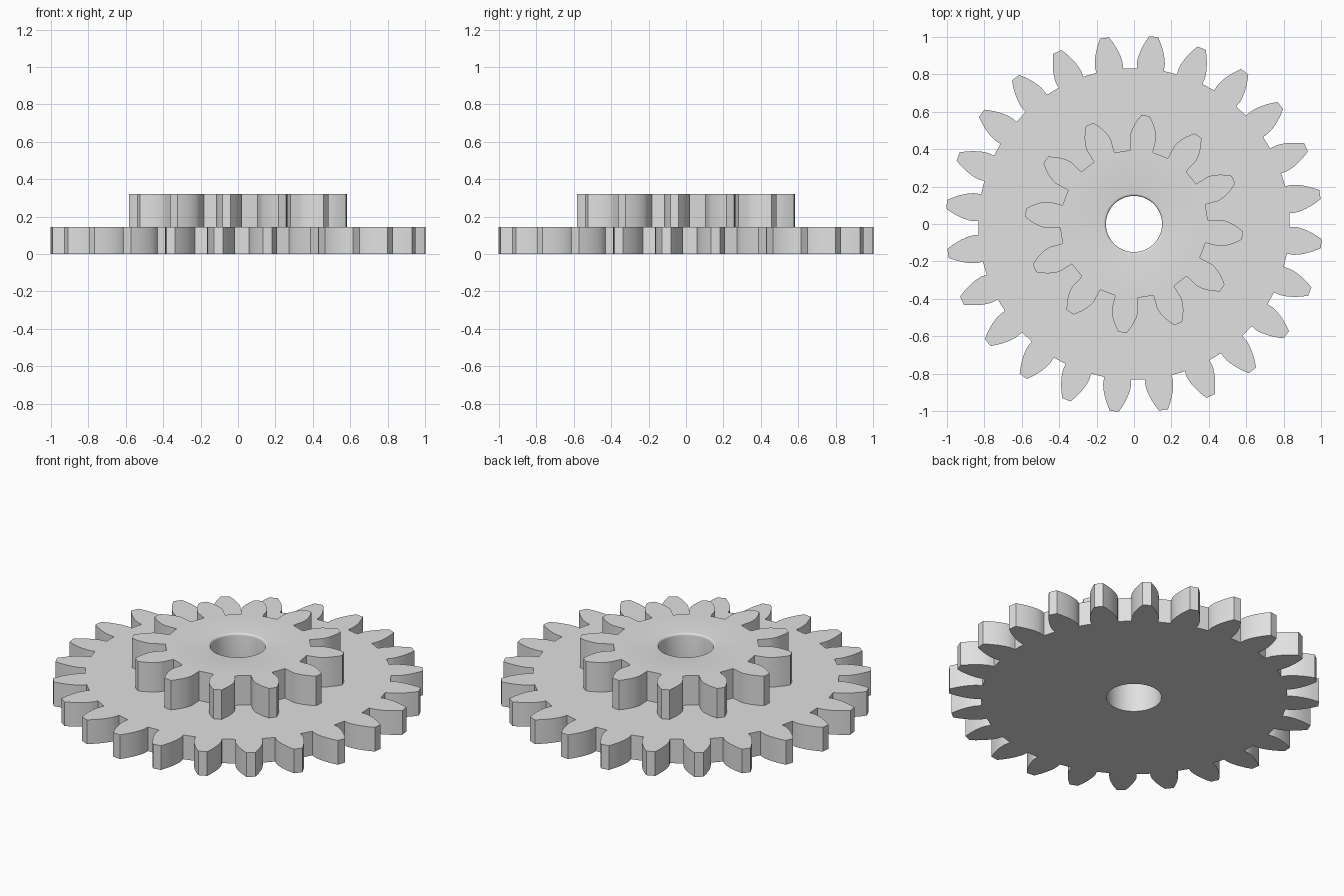
import bpy, bmesh, math

if "Cube" in bpy.data.objects:
    bpy.data.objects.remove(bpy.data.objects["Cube"], do_unlink=True)

PRESSURE = math.radians(22.5)
BORE_SIDES = 64

grey = bpy.data.materials.new("light grey")
grey.use_nodes = True
grey.diffuse_color = (0.75, 0.75, 0.75, 1)
grey.node_tree.nodes["Principled BSDF"].inputs["Base Color"].default_value = (0.75, 0.75, 0.75, 1)


def involute(angle):
    return math.tan(angle) - angle


def polar(r, a):
    return (r * math.cos(a), r * math.sin(a))


def gear_outline(teeth, tip, phase, steps=7):
    """Standard involute outline, running counter-clockwise."""
    module = tip * 2 / (teeth + 2)
    pitch = module * teeth / 2
    root = pitch - 1.25 * module
    base = pitch * math.cos(PRESSURE)
    half = math.pi / (2 * teeth) + involute(PRESSURE)
    # one flank from root to tip, as radius and half angle
    flank = [(root, half)]
    for i in range(steps + 1):
        r = base + (tip - base) * (i / steps) ** 1.5
        flank.append((r, half - involute(math.acos(min(1, base / r)))))
    points = []
    for t in range(teeth):
        centre = math.radians(phase) + t * math.tau / teeth
        points += [polar(r, centre - a) for r, a in flank]
        points += [polar(r, centre + a) for r, a in reversed(flank)]
    return points


def circle(r):
    return [polar(r, i * math.tau / BORE_SIDES) for i in range(BORE_SIDES)]


def make_gear(name, teeth, tip, phase, z0, z1, bore):
    """bore lists (radius, z) rings from the bottom face to the top face."""
    bm = bmesh.new()

    def ring(points, z):
        return [bm.verts.new((x, y, z)) for x, y in points]

    def wall(low, high):
        n = len(low)
        for i in range(n):
            j = (i + 1) % n
            bm.faces.new((low[i], low[j], high[j], high[i]))

    def cap(outer, inner, nz):
        edges = [bm.edges.get((v[i - 1], v[i])) for v in (outer, inner) for i in range(len(v))]
        bmesh.ops.triangle_fill(bm, edges=edges, use_beauty=True, normal=(0, 0, nz))

    # toothed rim, bore wall, then both end faces
    outline = gear_outline(teeth, tip, phase)
    low, high = ring(outline, z0), ring(outline, z1)
    wall(low, high)
    holes = [ring(circle(r), z) for r, z in bore]
    for a, b in zip(holes, holes[1:]):
        wall(b, a)
    cap(low, holes[0], -1)
    cap(high, holes[-1], 1)
    bmesh.ops.recalc_face_normals(bm, faces=bm.faces)

    mesh = bpy.data.meshes.new(name)
    bm.to_mesh(mesh)
    bm.free()
    mesh.materials.append(grey)
    obj = bpy.data.objects.new(name, mesh)
    bpy.context.collection.objects.link(obj)
    bpy.ops.object.select_all(action="DESELECT")
    obj.select_set(True)
    bpy.context.view_layer.objects.active = obj
    bpy.ops.object.shade_smooth_by_angle(angle=math.radians(30))
    return obj


LOWER_TOP, UPPER_TOP = 0.145, 0.322
HOLE, ROUND = 0.15, 0.012

# large lower gear with a plain bore
make_gear("large_gear", 24, 1.007, 9, 0, LOWER_TOP, [(HOLE, 0), (HOLE, LOWER_TOP)])

# small upper gear, its bore rounded over at the top
lip = [(HOLE + ROUND * (1 - math.cos(a)), UPPER_TOP - ROUND * (1 - math.sin(a)))
       for a in (i * math.pi / 8 for i in range(5))]
make_gear("small_gear", 12, 0.583, -6, LOWER_TOP, UPPER_TOP, [(HOLE, LOWER_TOP)] + lip)
